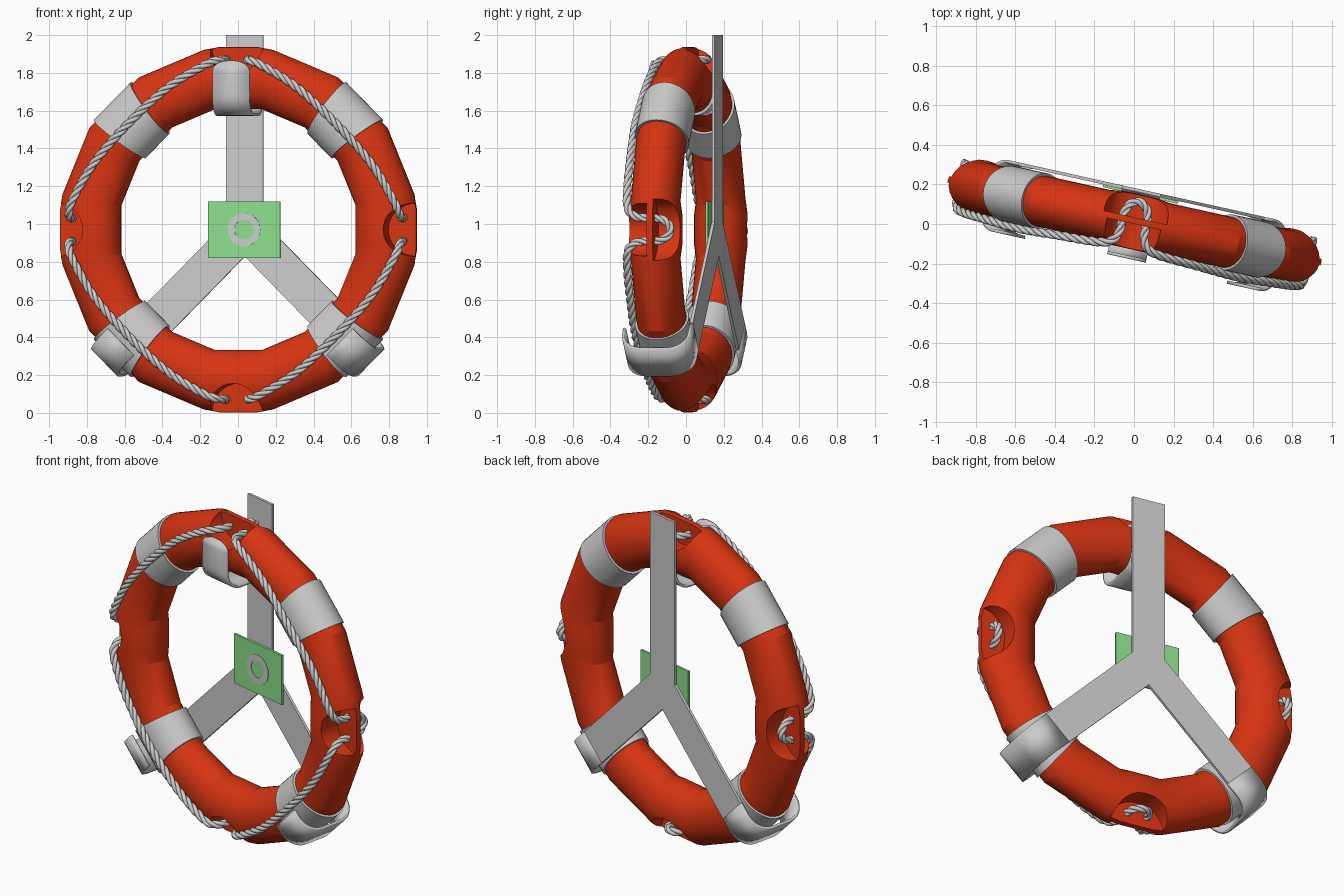
import bpy, bmesh, math
from mathutils import Matrix, Vector
from math import sin, cos, pi, radians as rad

if "Cube" in bpy.data.objects:
    bpy.data.objects.remove(bpy.data.objects["Cube"])

# whole model is yawed slightly about z, ring centre at z = 0.97
WORLD = Matrix.Translation((0, 0, 0.97)) @ Matrix.Rotation(rad(-12.5), 4, 'Z')


def P(a, r, v, side=0.0):
    """Polar point: a = degrees clockwise from top, r = radius, v = depth, side = tangential offset."""
    a = rad(a)
    return Vector((r * sin(a) + side * cos(a), v, r * cos(a) - side * sin(a)))


def mat(name, col):
    m = bpy.data.materials.new(name)
    m.diffuse_color = (*col, 1)
    m.use_nodes = True
    m.node_tree.nodes["Principled BSDF"].inputs["Base Color"].default_value = m.diffuse_color
    return m


def finish(name, bm, material=None, smooth=None, thick=0):
    bmesh.ops.recalc_face_normals(bm, faces=bm.faces)
    me = bpy.data.meshes.new(name)
    bm.to_mesh(me)
    bm.free()
    me.transform(WORLD)
    ob = bpy.data.objects.new(name, me)
    bpy.context.collection.objects.link(ob)
    if material:
        me.materials.append(material)
    if thick:
        s = ob.modifiers.new("thickness", 'SOLIDIFY')
        s.thickness, s.offset = thick, 0
    if smooth:
        shade(ob, smooth)
    return ob


def shade(ob, angle):
    bpy.ops.object.select_all(action='DESELECT')
    ob.select_set(True)
    bpy.context.view_layer.objects.active = ob
    bpy.ops.object.shade_smooth_by_angle(angle=rad(angle))


def loft(bm, loops, closed):
    """Skin a list of equal-length closed point loops."""
    rings = [[bm.verts.new(p) for p in lp] for lp in loops]
    n, m = len(rings), len(rings[0])
    for i in range(n if closed else n - 1):
        A, B = rings[i], rings[(i + 1) % n]
        for j in range(m):
            k = (j + 1) % m
            bm.faces.new((A[j], A[k], B[k], B[j]))
    if not closed:
        bm.faces.new(rings[0])
        bm.faces.new(rings[-1])


def section(a, centre, ra, rv, scale=1.0, bulge=0.0, n=28):
    ts = [2 * pi * i / n for i in range(n)]
    return [P(a, (centre + ra * cos(t)) * scale + bulge * max(0, cos(t)), 0.012 + rv * sin(t)) for t in ts]


red = mat("buoy_red", (0.68, 0.034, 0.006))
green = mat("plate_green", (0.27, 0.74, 0.27))
C16 = cos(rad(11.25))

# faceted buoy ring, slightly fuller where the rope pockets sit
bm = bmesh.new()
loops = []
for c in (0, 90, 180, 270):
    for d in (-11.25, -6, 6, 11.25, 33.75, 56.25):
        flat = abs(d) == 6
        loops.append(section(c + d, 0.81, 0.16, 0.14 if flat else 0.13,
                             C16 / cos(rad(6)) if flat else 1, 0.016 if flat else 0))
loft(bm, loops, True)
ring = finish("buoy_ring", bm, red)

# half-moon pockets front and back, leaving a thin web between them
bm = bmesh.new()
for c in (0, 90, 180, 270):
    for v0, v1, wt, wr in ((-0.3, 0.0, 0.14, 0.15), (0.033, 0.3, 0.165, 0.145)):
        loft(bm, [[P(c, 0.965 + wr * sin(t), v, wt * cos(t))
                   for t in [2 * pi * i / 32 for i in range(32)]] for v in (v0, v1)], False)
cutter = finish("pocket_cutter", bm)
cutter.hide_render = True
b = ring.modifiers.new("pockets", 'BOOLEAN')
b.operation, b.solver, b.object = 'DIFFERENCE', 'EXACT', cutter
bpy.context.view_layer.objects.active = ring
bpy.ops.object.modifier_apply(modifier="pockets")
bpy.data.objects.remove(cutter)
shade(ring, 20)

# reflective bands on the diagonals
for i, a in enumerate((45, 135, 225, 315)):
    bm = bmesh.new()
    loft(bm, [section(a + d, 0.81, 0.173, 0.143, C16 / cos(rad(d)), n=32) for d in (-8.3, 8.3)], False)
    finish(f"reflective_band_{i + 1}", bm, None, 35)


# twisted three-strand grab rope
def catmull(p0, p1, p2, p3, t):
    return 0.5 * (2 * p1 + (p2 - p0) * t + (2 * p0 - 5 * p1 + 4 * p2 - p3) * t * t
                  + (3 * p1 - p0 - 3 * p2 + p3) * t ** 3)


ctrl = []
for c in (0, 90, 180, 270):
    half = [(4, .9, -.045), (5.5, .9, -.1), (10, .885, -.127), (25, .83, -.138)]
    ctrl += [P(c + d, r, v) for d, r, v in
             ((-4, .9, .03), (-2.8, .9, .09), (0, .9, .115), (2.8, .9, .09), (4, .9, .03))]
    ctrl += [P(c + d, r, v) for d, r, v in half] + [P(c + 45, .795, -.148)]
    ctrl += [P(c + 90 - d, r, v) for d, r, v in reversed(half)]
path, n = [], len(ctrl)
for i in range(n):
    q = [ctrl[(i + k) % n] for k in (-1, 0, 1, 2)]
    steps = max(3, int((q[2] - q[1]).length / 0.01))
    path += [catmull(*q, s / steps) for s in range(steps)]
n = len(path)
lens = [0.0]
for i in range(n):
    lens.append(lens[-1] + (path[(i + 1) % n] - path[i]).length)
turns = round(lens[-1] / 0.16)
cu = bpy.data.curves.new("grab_rope", 'CURVE')
cu.dimensions, cu.bevel_depth, cu.bevel_resolution = '3D', 0.012, 2
for k in range(3):
    sp = cu.splines.new('POLY')
    sp.points.add(n - 1)
    sp.use_cyclic_u = True
    for i, p in enumerate(path):
        T = (path[(i + 1) % n] - path[i - 1]).normalized()
        N = Vector((p.x, 0, p.z))
        N = (N - T * N.dot(T)).normalized()
        ph = 2 * pi * (turns * lens[i] / lens[-1] + k / 3)
        w = WORLD @ (p + 0.0115 * (N * cos(ph) + T.cross(N) * sin(ph)))
        sp.points[i].co = (*w, 1)
bpy.context.collection.objects.link(bpy.data.objects.new("grab_rope", cu))

# flat Y-shaped bracket behind the ring
BV, W, TH = 0.17, 0.1, 0.016
outline = []
for a, reach, notch_a, notch_r in ((0, 1.03, 67.5, W / sin(rad(67.5))),
                                   (135, 0.8, 180, W / sin(rad(45))),
                                   (225, 0.8, 292.5, W / sin(rad(67.5)))):
    outline += [P(a, reach, BV, -W), P(a, reach, BV, W), P(notch_a, notch_r, BV)]
bm = bmesh.new()
bm.faces.new([bm.verts.new(p) for p in outline])
finish("bracket", bm, thick=TH)


# hooks: a strip following a depth profile of (radius, depth, half width)
def strap(name, a, prof):
    bm = bmesh.new()
    rows = [[bm.verts.new(P(a, r, v, s * w)) for s in (-1, 1)] for r, v, w in prof]
    for A, B in zip(rows, rows[1:]):
        bm.faces.new((A[0], A[1], B[1], B[0]))
    finish(name, bm, None, 35, TH)


def arc(cr, cv, R, a0, a1, n=7):
    ts = [rad(a0 + (a1 - a0) * i / n) for i in range(n + 1)]
    return [(cr + R * cos(t), cv + R * sin(t), W) for t in ts]


lower = [(0.8, BV, W)] + arc(0.88, 0.06, 0.11, 90, 0) + arc(0.88, -0.075, 0.11, 0, -90) + [(0.84, -0.185, W)]
strap("lower_hook_right", 135, lower)
strap("lower_hook_left", 225, lower)
tip = [(0.84 + 0.055 * sin(t), -0.17, 0.01 + 0.09 * cos(t)) for t in [rad(x) for x in range(0, 91, 15)]]
strap("upper_hook", 0, arc(0.72, 0.06, 0.11, 90, 180) + arc(0.71, -0.07, 0.1, 180, 270) + tip)

# green sign plate with a plain grey ring
bm = bmesh.new()
bm.faces.new([bm.verts.new((x, 0.155, z)) for x, z in ((-.195, -.15), (.195, -.15), (.195, .15), (-.195, .15))])
finish("sign_plate", bm, green, thick=0.014)
bm = bmesh.new()
sec = [(0.052, 0.15), (0.088, 0.15), (0.088, 0.145), (0.052, 0.145)]
loft(bm, [[P(a, r, v) for r, v in sec] for a in range(0, 360, 10)], True)
finish("sign_ring", bm, None, 30)
